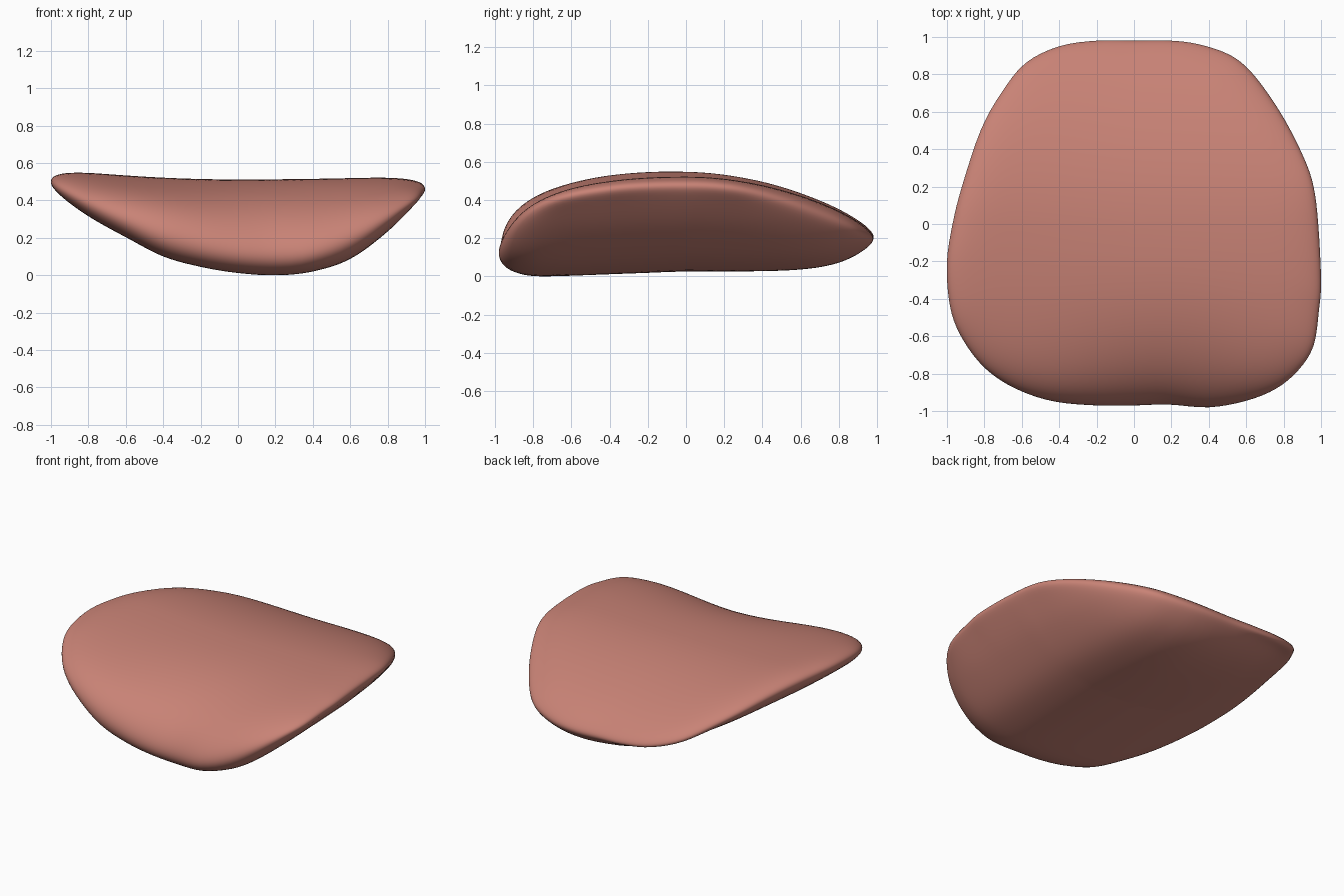
import bpy, bmesh, math
from mathutils import Vector

if "Cube" in bpy.data.objects:
    bpy.data.objects.remove(bpy.data.objects["Cube"])

# Plan outline seen from above, anticlockwise from the back centre
OUTLINE = [(0, .98), (-.2, .98), (-.4, .95), (-.58, .86), (-.71, .70), (-.82, .50),
           (-.92, .20), (-.97, 0), (-1, -.2), (-.99, -.4), (-.95, -.55), (-.86, -.70),
           (-.75, -.81), (-.6, -.895), (-.42, -.95), (-.2, -.97), (0, -.97),
           (.18, -.965), (.4, -.98), (.6, -.945), (.76, -.88), (.88, -.78), (.96, -.65),
           (.99, -.45), (1, -.3), (.985, 0), (.96, .2), (.91, .35), (.81, .55), (.7, .72),
           (.6, .84), (.5, .91), (.35, .96), (.2, .98)]
# Height of the underside across x, from -1 to 1 in steps of 0.2
HULL = [.43, .305, .20, .10, .045, .012, 0, .02, .085, .225, .41]


def catmull(a, b, c, d, t):
    return 0.5 * (2 * b + (c - a) * t + (2 * a - 5 * b + 4 * c - d) * t * t
                  + (3 * b - a - 3 * c + d) * t ** 3)


def hull(x):
    p = (max(-1, min(1, x)) + 1) / 0.2
    i = min(int(p), 9)
    get = lambda k: (2 * HULL[0] - HULL[1] if k < 0 else
                     2 * HULL[10] - HULL[9] if k > 10 else HULL[k])
    return catmull(get(i - 1), get(i), get(i + 1), get(i + 2), p - i)


def top_height(x, y):
    # Gentle hump along y with a broad valley towards the front centre
    crown = .515 + (.06 if x < 0 else .02) * x * x
    if y > 0:
        return crown - .26 * y ** 2
    dip = math.exp(-((x - .2) / .55) ** 2)
    return crown - .12 * y ** 2 - .04 * y ** 4 - .15 * dip * abs(y) ** 3


def bottom_height(x, y, top):
    b = hull(x * (1 + .12 * max(0, y)))
    b += .03 * min(1, max(0, (y + .8) / .8)) + .13 * max(0, y) ** 5
    # Soft limit keeps the rim below the top surface
    lim = top - .10
    return .5 * (b + lim - math.sqrt((b - lim) ** 2 + .0016))


# Smooth closed outline
n = len(OUTLINE)
pts = [Vector(p) for p in OUTLINE]
SUB = 4
ring = [catmull(pts[i - 1], pts[i], pts[(i + 1) % n], pts[(i + 2) % n], k / SUB)
        for i in range(n) for k in range(SUB)]
m = len(ring)

# Radial steps, closely spaced at the rounded rim
radii = [math.sin(math.pi / 2 * k / 28) for k in range(1, 28)]
bm = bmesh.new()


def point(p, r, side):
    x, y = p.x * r, p.y * r
    t = top_height(x, y)
    b = bottom_height(x, y, t)
    f = math.sqrt(max(0, 1 - r ** 14))
    return bm.verts.new((x, y, (t + b) / 2 + side * (t - b) / 2 * f))


# Top and bottom surfaces share the rim loop
rim = [point(p, 1, 1) for p in ring]
for side in (1, -1):
    loops = [[point(p, r, side) for p in ring] for r in radii] + [rim]
    centre = point(ring[0], 0, side)
    for j in range(m):
        k = (j + 1) % m
        bm.faces.new((centre, loops[0][j], loops[0][k]))
        for a, b in zip(loops, loops[1:]):
            bm.faces.new((a[j], b[j], b[k], a[k]))
bmesh.ops.recalc_face_normals(bm, faces=bm.faces)

# Stand on the ground
low = min(v.co.z for v in bm.verts)
bmesh.ops.translate(bm, verts=bm.verts, vec=(0, 0, -low))
for f in bm.faces:
    f.smooth = True

mesh = bpy.data.meshes.new("curved_slab")
bm.to_mesh(mesh)
bm.free()
mat = bpy.data.materials.new("dusty pink")
mat.diffuse_color = (.58, .225, .18, 1)
mat.use_nodes = True
mat.node_tree.nodes["Principled BSDF"].inputs["Base Color"].default_value = mat.diffuse_color
mesh.materials.append(mat)
obj = bpy.data.objects.new("curved_slab", mesh)
bpy.context.collection.objects.link(obj)
